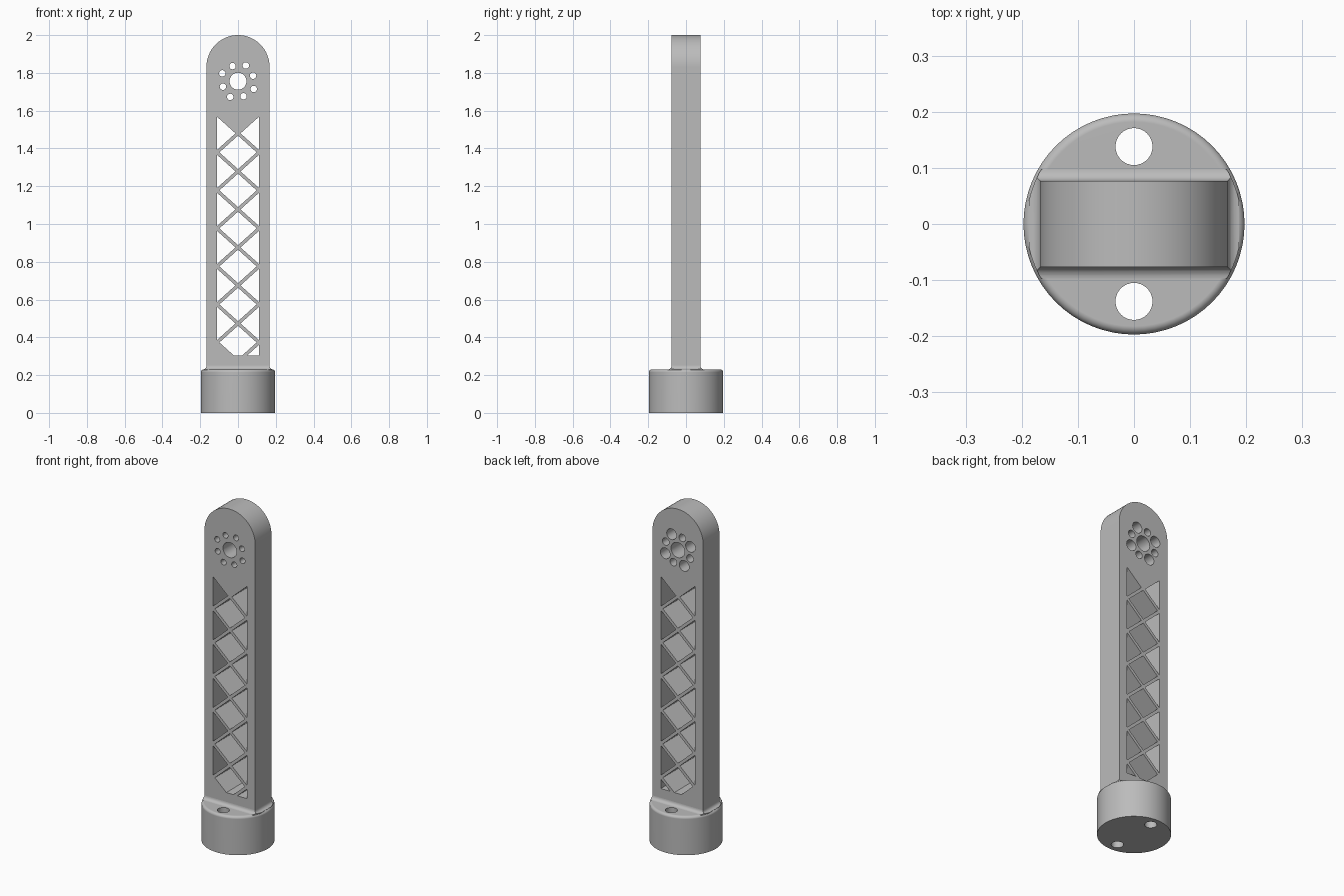
import bpy, bmesh
from math import sin, cos, pi, radians

cube = bpy.data.objects.get("Cube")
if cube:
    bpy.data.objects.remove(cube, do_unlink=True)

grey = bpy.data.materials.new("light_grey")
grey.use_nodes = True
colour = (0.5, 0.5, 0.5, 1)
grey.diffuse_color = colour
grey.node_tree.nodes["Principled BSDF"].inputs["Base Color"].default_value = colour


def loft(bm, rings):
    """Skin a stack of matching closed rings and cap both ends."""
    rows = [[bm.verts.new(p) for p in ring] for ring in rings]
    n = len(rows[0])
    for a, b in zip(rows, rows[1:]):
        for i in range(n):
            j = (i + 1) % n
            bm.faces.new((a[i], a[j], b[j], b[i]))
    bm.faces.new(rows[0][::-1])
    bm.faces.new(rows[-1])


def make(name, stacks):
    bm = bmesh.new()
    for rings in stacks:
        loft(bm, rings)
    bmesh.ops.recalc_face_normals(bm, faces=bm.faces)
    mesh = bpy.data.meshes.new(name)
    bm.to_mesh(mesh)
    bm.free()
    mesh.materials.append(grey)
    ob = bpy.data.objects.new(name, mesh)
    bpy.context.collection.objects.link(ob)
    return ob


def select(ob):
    bpy.ops.object.select_all(action='DESELECT')
    ob.select_set(True)
    bpy.context.view_layer.objects.active = ob


def boolean(ob, stacks, operation='DIFFERENCE'):
    cutter = make("cutter", stacks)
    mod = ob.modifiers.new("cut", 'BOOLEAN')
    mod.operation, mod.solver, mod.object = operation, 'EXACT', cutter
    select(ob)
    bpy.ops.object.modifier_apply(modifier=mod.name)
    bpy.data.objects.remove(cutter, do_unlink=True)


def smooth(ob):
    select(ob)
    bpy.ops.object.shade_smooth_by_angle(angle=radians(30))
    ob.modifiers.new("even_shading", 'WEIGHTED_NORMAL').keep_sharp = True


def circle(r, cx=0, cy=0, n=32):
    return [(cx + r * cos(2 * pi * i / n), cy + r * sin(2 * pi * i / n)) for i in range(n)]


def along_y(points, y0=-0.2, y1=0.2):
    return [[(x, y, z) for x, z in points] for y in (y0, y1)]


def along_z(points, z0, z1):
    return [[(x, y, z) for x, y in points] for z in (z0, z1)]


# Main sizes
HALF_W, HALF_D = 0.167, 0.077
BASE_R, BASE_H = 0.197, 0.23

# Arm: flat slab with a rounded top
top = 2 - HALF_W
outline = [(-HALF_W, 0.2), (HALF_W, 0.2)]
outline += [(HALF_W * cos(pi * i / 32), top + HALF_W * sin(pi * i / 32)) for i in range(33)]
arm = make("arm", [along_y(outline, -HALF_D, HALF_D)])

# Lattice openings: side triangles and central diamonds between crossing bars
edge, pitch, first, floor, gap = 0.112, 0.2013, 1.48, 0.305, 0.012
slope = pitch / 2 / edge
h = pitch / 2 - gap
w = h / slope
openings = []
for k in range(6):
    z = first - k * pitch
    for s in (-1, 1):
        openings.append([(s * edge, z + h), (s * (edge - w), z), (s * edge, z - h)])
    zc = z - pitch / 2
    if k < 5:
        openings.append([(0, zc + h), (w, zc), (0, zc - h), (-w, zc)])
# Lowest diamond and corner triangle are cut off by the flat sill
half = (floor - zc + h) / slope
openings.append([(0, zc + h), (w, zc), (half, floor), (-half, floor), (-w, zc)])
corner = zc - gap
openings.append([(edge, corner), (edge, floor), (edge - (corner - floor) / slope, floor)])

# Mounting holes: one centre hole and a ring of eight, recessed from the back
hub_z = 1.756
holes, recesses = [circle(0.045, 0, hub_z)], []
for i in range(4):
    for angle, dist, recess in ((63.5, 0.093, 0.032), (20, 0.085, 0.022)):
        a = radians(angle + 90 * i)
        x, z = dist * cos(a), hub_z + dist * sin(a)
        holes.append(circle(0.017, x, z, 24))
        recesses.append(circle(recess, x, z))
boolean(arm, [along_y(p) for p in openings + holes])
boolean(arm, [along_y(p, -0.03, 0.2) for p in recesses])
smooth(arm)

# Base: round foot with a softened upper rim and two screw holes
rim = 0.015
rings = [[(x, y, 0) for x, y in circle(BASE_R, n=64)]]
for i in range(7):
    a = pi / 2 * i / 6
    r, z = BASE_R - rim + rim * cos(a), BASE_H - rim + rim * sin(a)
    rings.append([(x, y, z) for x, y in circle(r, n=64)])
base = make("base", [rings])
boolean(base, [along_z(circle(0.033, 0, s * 0.138), -0.1, 0.4) for s in (-1, 1)])
smooth(base)

# Collar: concave fillet between arm and base, trimmed to the round foot
fillet = 0.02
rings = []
for i in range(7):
    a = pi / 2 * i / 6
    grow, z = fillet * (1 - sin(a)), BASE_H + fillet * (1 - cos(a))
    x, y = HALF_W + grow, HALF_D + grow
    rings.append([(-x, -y, z), (x, -y, z), (x, y, z), (-x, y, z)])
rings.insert(0, [(x, y, BASE_H - 0.01) for x, y, z in rings[0]])
collar = make("collar", [rings])
boolean(collar, [along_z(circle(BASE_R - 0.005, n=64), 0, 0.5)], 'INTERSECT')
smooth(collar)
